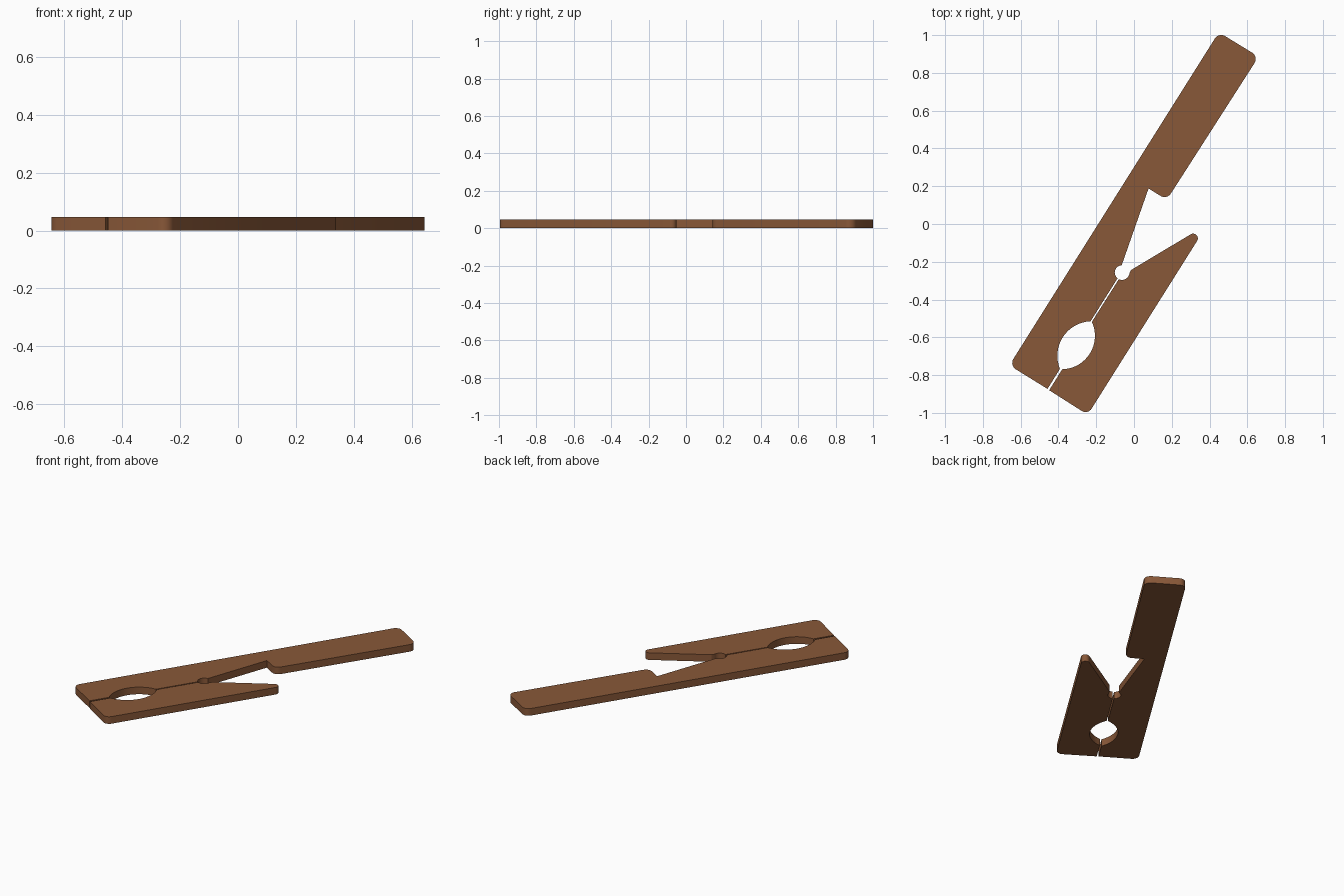
import bpy, bmesh, math
from mathutils import Vector

if "Cube" in bpy.data.objects:
    bpy.data.objects.remove(bpy.data.objects["Cube"])

THICK = 0.046
wood = bpy.data.materials.new("brown_wood")
wood.diffuse_color = (0.25, 0.098, 0.04, 1)
wood.use_nodes = True
wood.node_tree.nodes["Principled BSDF"].inputs["Base Color"].default_value = wood.diffuse_color


def bulge(a, b, sag, n=16):
    """Points of a circular arc from a to b, bowed to the left by sag."""
    a, b = Vector(a), Vector(b)
    half = (b - a).length / 2
    d = (b - a).normalized()
    left = Vector((-d.y, d.x))
    r = (half * half + sag * sag) / (2 * sag)
    c = (a + b) / 2 + left * (sag - r)
    span = math.asin(half / r)
    return [c + r * (left * math.cos(t) + d * math.sin(t))
            for t in (span * (2 * i / n - 1) for i in range(n + 1))]


def ring(c, r, start, end, n=14):
    """Points on a circle between two angles in degrees."""
    return [Vector((c[0] + r * math.cos(math.radians(start + (end - start) * i / n)),
                    c[1] + r * math.sin(math.radians(start + (end - start) * i / n))))
            for i in range(n + 1)]


def rounded(prev, p, nxt, r, n=8):
    """Replace corner p by an arc of radius r."""
    prev, p, nxt = Vector(prev), Vector(p), Vector(nxt)
    u, v = (prev - p).normalized(), (nxt - p).normalized()
    half = u.angle(v) / 2
    c = p + (u + v).normalized() * (r / math.sin(half))
    s = p + u * (r / math.tan(half)) - c
    e = p + v * (r / math.tan(half)) - c
    total = math.pi - 2 * half
    return [c + (s * math.sin(total * (1 - i / n)) + e * math.sin(total * i / n)) / math.sin(total)
            for i in range(n + 1)]


def plate(name, pts):
    """Extrude a flat outline upward into a board."""
    bm = bmesh.new()
    face = bm.faces.new([bm.verts.new((p[0], p[1], 0)) for p in pts])
    out = bmesh.ops.extrude_face_region(bm, geom=[face], use_keep_orig=True)
    for v in out["geom"]:
        if isinstance(v, bmesh.types.BMVert):
            v.co.z = THICK
    bmesh.ops.recalc_face_normals(bm, faces=bm.faces)
    me = bpy.data.meshes.new(name)
    bm.to_mesh(me)
    bm.free()
    me.materials.append(wood)
    ob = bpy.data.objects.new(name, me)
    bpy.context.collection.objects.link(ob)
    bpy.context.view_layer.objects.active = ob
    ob.select_set(True)
    bpy.ops.object.shade_smooth_by_angle(angle=math.radians(25))
    ob.select_set(False)


SPRING = (-0.063, -0.257)   # small round spring hole
R = 0.04                    # corner rounding

# Long arm: outer edge, handle end, notch, then its side of the slit and holes
end_l, end_r = (-0.66, -0.748), (-0.458, -0.873)
top_l, top_r = (0.449, 1.015), (0.66, 0.886)
heel, notch = (0.174, 0.128), (0.077, 0.188)
long_arm = (rounded(end_r, end_l, top_l, R) + rounded(end_l, top_l, top_r, R)
            + rounded(top_l, top_r, heel, R) + rounded(top_r, heel, notch, R)
            + [notch] + ring(SPRING, 0.039, 93, 232)
            + bulge((-0.23, -0.515), (-0.392, -0.767), -0.078)
            + [end_r])
plate("long_arm", long_arm)

# Short arm: its side of the slit and holes, pointed tip, outer edge
base_l, base_r = (-0.449, -0.880), (-0.245, -1.01)
tip, throat = (0.39, -0.001), (-0.015, -0.243)
short_arm = ([base_l] + bulge((-0.38, -0.769), (-0.223, -0.518), -0.08)
             + ring(SPRING, 0.039, 244, 355) + [throat]
             + rounded(throat, tip, base_r, 0.025)
             + rounded(tip, base_r, base_l, 0.037))
plate("short_arm", short_arm)
